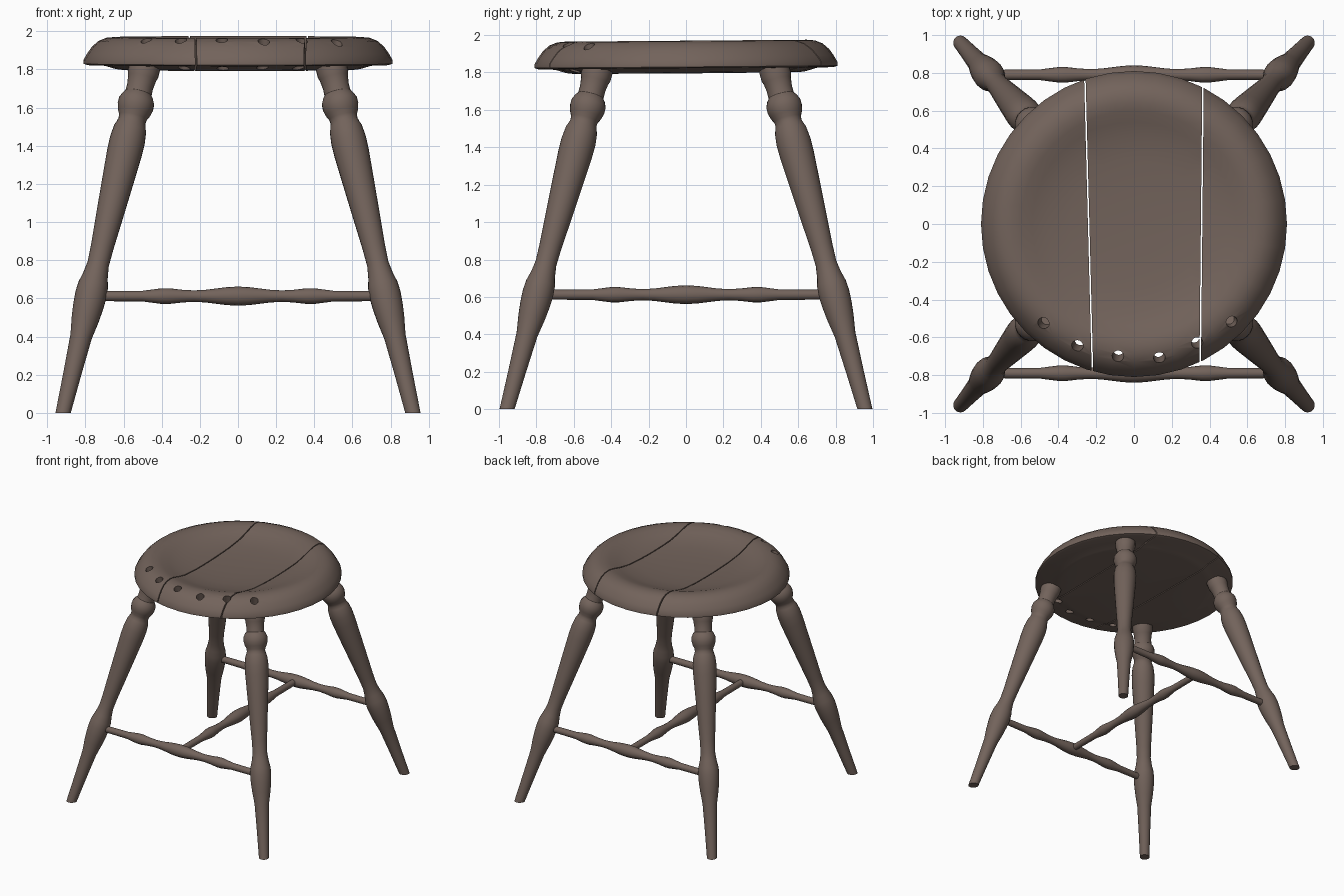
import bpy, bmesh, math
from mathutils import Vector, Matrix

if "Cube" in bpy.data.objects:
    bpy.data.objects.remove(bpy.data.objects["Cube"])

wood = bpy.data.materials.new("dark_brown_wood")
wood.diffuse_color = (0.17, 0.125, 0.105, 1)
wood.use_nodes = True
wood.node_tree.nodes["Principled BSDF"].inputs["Base Color"].default_value = wood.diffuse_color


def add_object(name, bm, angle=35):
    bmesh.ops.recalc_face_normals(bm, faces=bm.faces)
    me = bpy.data.meshes.new(name)
    bm.to_mesh(me)
    bm.free()
    me.materials.append(wood)
    ob = bpy.data.objects.new(name, me)
    bpy.context.collection.objects.link(ob)
    smooth(ob, angle)
    return ob


def smooth(ob, angle):
    bpy.ops.object.select_all(action='DESELECT')
    ob.select_set(True)
    bpy.context.view_layer.objects.active = ob
    bpy.ops.object.shade_smooth_by_angle(angle=math.radians(angle))


def lathe(profile, sides):
    """Turn (radius, height) points around z into a closed solid."""
    bm = bmesh.new()
    rings = []
    for r, z in profile:
        if r == 0:
            rings.append([bm.verts.new((0, 0, z))])
        else:
            rings.append([bm.verts.new((r * math.cos(2 * math.pi * i / sides),
                                        r * math.sin(2 * math.pi * i / sides), z))
                          for i in range(sides)])
    for a, b in zip(rings, rings[1:]):
        for i in range(sides):
            j = (i + 1) % sides
            quad = [a[i % len(a)], a[j % len(a)], b[j % len(b)], b[i % len(b)]]
            bm.faces.new(list(dict.fromkeys(quad)))
    for ring in (rings[0], rings[-1]):
        if len(ring) > 1:
            bm.faces.new(ring)
    return bm


def cut(bm, point, normal):
    """Remove everything on the normal side of a plane and cap the opening."""
    geom = bm.verts[:] + bm.edges[:] + bm.faces[:]
    res = bmesh.ops.bisect_plane(bm, geom=geom, plane_co=point, plane_no=normal, clear_outer=True)
    edges = [e for e in res['geom_cut'] if isinstance(e, bmesh.types.BMEdge)]
    bmesh.ops.contextual_create(bm, geom=edges)


def along(bm, start, end):
    """Lay a solid turned around z along the line from start to end."""
    rot = (end - start).to_track_quat('Z', 'Y').to_matrix().to_4x4()
    bm.transform(Matrix.Translation(start) @ rot)
    return bm


# Turned legs, splayed outwards: (radius, height)
leg_profile = [(0.038, -0.05), (0.039, 0), (0.047, 0.2), (0.057, 0.4), (0.072, 0.49),
               (0.080, 0.56), (0.083, 0.62), (0.079, 0.67), (0.066, 0.72), (0.057, 0.78),
               (0.060, 0.87), (0.069, 1.0), (0.082, 1.2), (0.092, 1.36), (0.093, 1.43),
               (0.086, 1.49), (0.078, 1.51), (0.072, 1.53), (0.074, 1.55), (0.087, 1.575),
               (0.095, 1.605), (0.094, 1.635), (0.082, 1.66), (0.070, 1.675), (0.069, 1.71),
               (0.075, 1.755), (0.082, 1.775), (0.082, 1.83)]
for sx, side in ((-1, "left"), (1, "right")):
    for sy, end in ((-1, "front"), (1, "back")):
        foot = Vector((sx * 0.917, sy * 0.957, 0))
        top = Vector((sx * 0.485, sy * 0.468, 1.83))
        stretch = (top - foot).length / 1.83
        bm = along(lathe([(r, z * stretch) for r, z in leg_profile], 24), foot, top)
        cut(bm, Vector(), Vector((0, 0, -1)))
        add_object(f"leg_{end}_{side}", bm)

# Turned stretchers in an H layout
half = [(0.050, 0), (0.047, 0.06), (0.033, 0.17), (0.030, 0.23), (0.033, 0.29),
        (0.041, 0.36), (0.041, 0.40), (0.028, 0.50), (0.026, 0.77)]
bar = [(r, -z) for r, z in reversed(half[1:])] + half
for name, a, b in (("stretcher_front", (-1, -0.79), (1, -0.79)),
                   ("stretcher_back", (-1, 0.79), (1, 0.79)),
                   ("stretcher_middle", (0, -1), (0, 1))):
    mid = Vector(((a[0] + b[0]) / 2, (a[1] + b[1]) / 2, 0.612))
    toward = Vector((b[0] - a[0], b[1] - a[1], 0)).normalized()
    add_object(name, along(lathe(bar, 16), mid, mid + toward))

# Dished round seat
seat_profile = [(0, 1.795), (0.60, 1.797), (0.64, 1.802), (0.70, 1.82), (0.79, 1.823),
                (0.81, 1.83), (0.81, 1.85), (0.79, 1.885), (0.765, 1.92), (0.73, 1.95),
                (0.69, 1.966), (0.645, 1.970), (0.60, 1.962), (0.54, 1.942),
                (0.46, 1.920), (0.34, 1.906), (0.18, 1.898), (0, 1.896)]

# Slanted spindle holes along the front rim
holes = bmesh.new()
for x, y in ((-0.48, -0.525), (-0.30, -0.645), (-0.085, -0.70),
             (0.135, -0.71), (0.335, -0.63), (0.52, -0.52)):
    p = Vector((x, y, 1.955))
    out = Vector((x, y, 0)).normalized()
    axis = (out * 0.28 + Vector((0, 0, 1))).normalized()
    m = Matrix.Translation(p - axis * 0.06) @ axis.to_track_quat('Z', 'Y').to_matrix().to_4x4()
    bmesh.ops.create_cone(holes, cap_ends=True, segments=16, radius1=0.031, radius2=0.031,
                          depth=0.4, matrix=m)
cutter = add_object("hole_cutter", holes)
cutter.hide_render = True

# Seat split into three planks by two narrow seams: (x at centre, slant)
seams = [(-0.24, -0.026), (0.358, 0.010)]
gap = 0.004
for i, name in enumerate(("seat_plank_left", "seat_plank_middle", "seat_plank_right")):
    bm = lathe(seat_profile, 40)
    for v in bm.verts:
        v.co.z += 0.008 * v.co.y
    if i > 0:
        x, s = seams[i - 1]
        cut(bm, Vector((x + gap, 0, 0)), Vector((-1, s, 0)))
    if i < 2:
        x, s = seams[i]
        cut(bm, Vector((x - gap, 0, 0)), Vector((1, -s, 0)))
    plank = add_object(name, bm)
    mod = plank.modifiers.new("holes", 'BOOLEAN')
    mod.operation = 'DIFFERENCE'
    mod.solver = 'EXACT'
    mod.object = cutter
    bpy.ops.object.modifier_apply(modifier=mod.name)
    smooth(plank, 35)
bpy.data.objects.remove(cutter)
